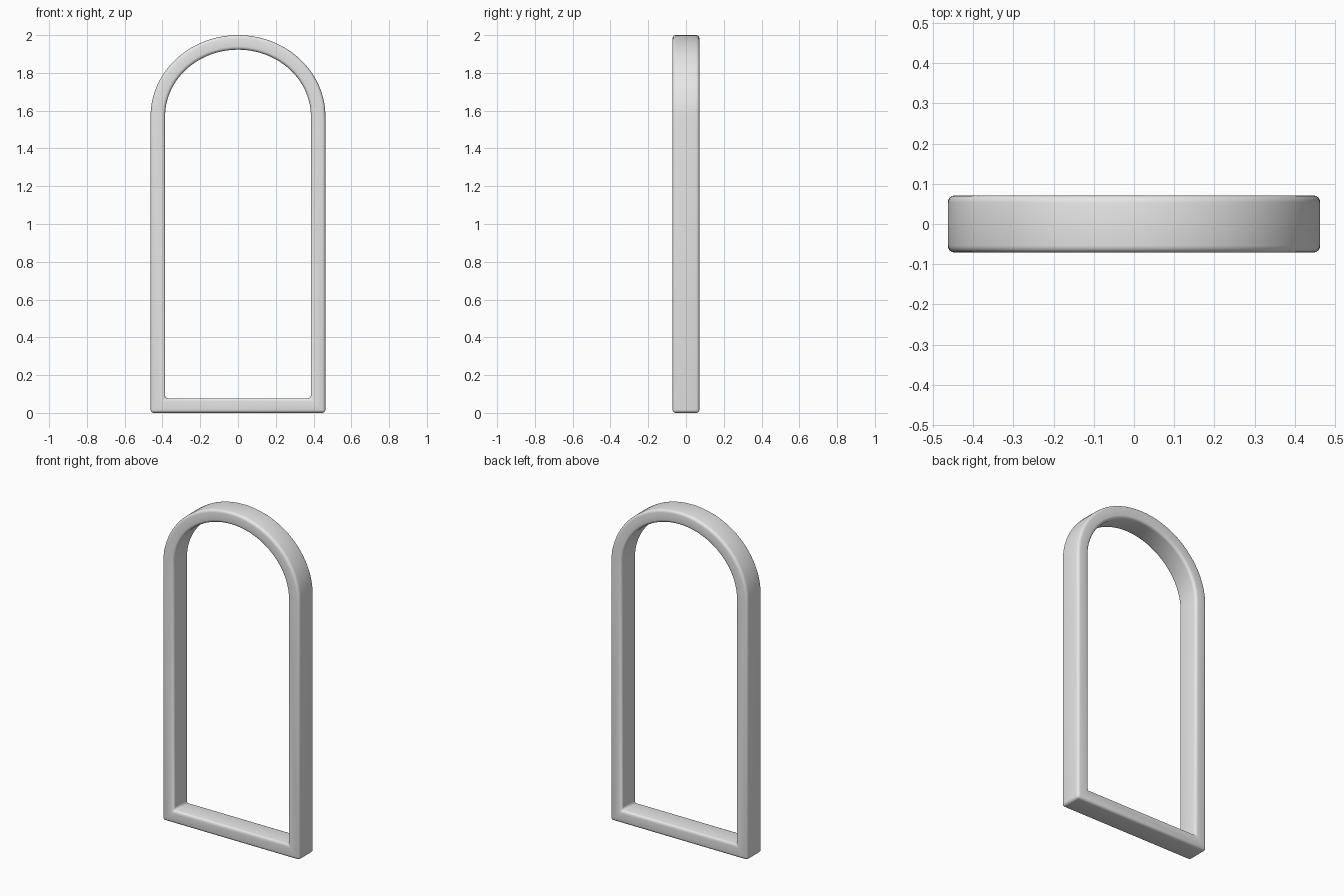
import bpy, bmesh, math

cube = bpy.data.objects.get("Cube")
if cube:
    bpy.data.objects.remove(cube, do_unlink=True)

HALF_WIDTH, HEIGHT, SPRING = 0.463, 2.0, 1.57
THICK, HALF_DEPTH, ARC_STEPS = 0.077, 0.071, 40

grey = bpy.data.materials.new("light_grey")
grey.use_nodes = True
colour = (0.8, 0.8, 0.8, 1)
grey.diffuse_color = colour
bsdf = grey.node_tree.nodes["Principled BSDF"]
bsdf.inputs["Base Color"].default_value = colour
bsdf.inputs["Roughness"].default_value = 0.6


def arched_outline(inset):
    """Closed outline: two bottom corners, then the arch from right to left."""
    w = HALF_WIDTH - inset
    rise = HEIGHT - inset - SPRING
    pts = [(-w, inset), (w, inset)]
    for i in range(ARC_STEPS + 1):
        a = math.pi * i / ARC_STEPS
        pts.append((w * math.cos(a), SPRING + rise * math.sin(a)))
    return pts


# Arched frame: strip between outer and inner outlines, extruded in depth
bm = bmesh.new()
outer, inner = [
    [bm.verts.new((x, -HALF_DEPTH, z)) for x, z in arched_outline(inset)]
    for inset in (0, THICK)
]
n = len(outer)
faces = [
    bm.faces.new((outer[i], outer[(i + 1) % n], inner[(i + 1) % n], inner[i]))
    for i in range(n)
]
result = bmesh.ops.extrude_face_region(bm, geom=faces, use_keep_orig=True)
back = [v for v in result["geom"] if isinstance(v, bmesh.types.BMVert)]
bmesh.ops.translate(bm, vec=(0, 2 * HALF_DEPTH, 0), verts=back)
bmesh.ops.recalc_face_normals(bm, faces=bm.faces)

mesh = bpy.data.meshes.new("arched_frame")
bm.to_mesh(mesh)
bm.free()
mesh.materials.append(grey)
frame = bpy.data.objects.new("arched_frame", mesh)
bpy.context.collection.objects.link(frame)

# Rounded edges and smooth shading
bevel = frame.modifiers.new("rounded_edges", 'BEVEL')
bevel.width = 0.017
bevel.segments = 4
bevel.limit_method = 'ANGLE'
bevel.angle_limit = math.radians(40)

bpy.ops.object.select_all(action='DESELECT')
frame.select_set(True)
bpy.context.view_layer.objects.active = frame
bpy.ops.object.modifier_apply(modifier=bevel.name)
bpy.ops.object.shade_smooth_by_angle(angle=math.radians(35))
